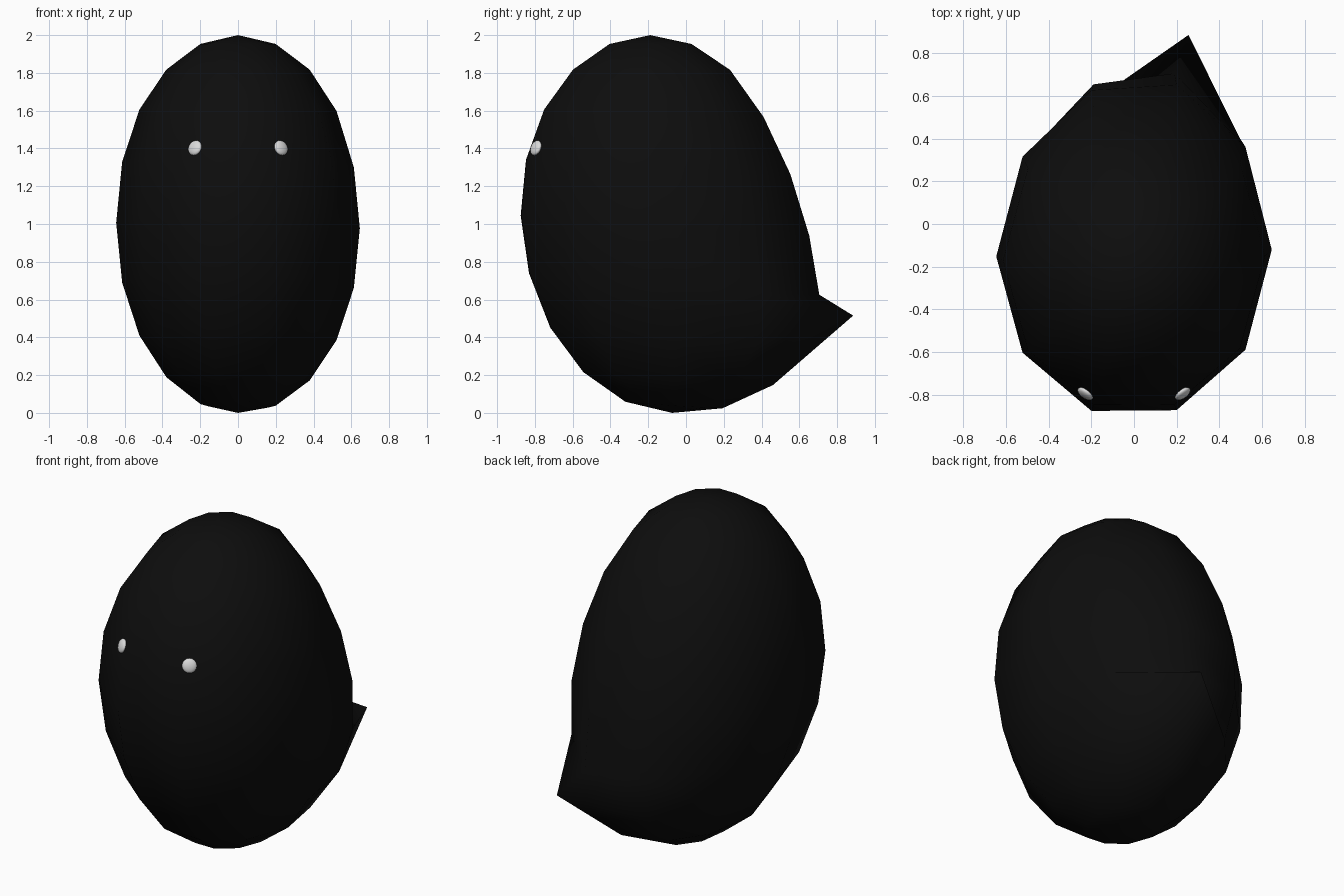
import bpy
import bmesh
import math
from mathutils import Matrix, Vector

cube = bpy.data.objects.get("Cube")
if cube:
    bpy.data.objects.remove(cube, do_unlink=True)


def material(name, value):
    mat = bpy.data.materials.new(name)
    mat.use_nodes = True
    color = (value, value, value, 1)
    mat.diffuse_color = color
    mat.node_tree.nodes["Principled BSDF"].inputs["Base Color"].default_value = color
    return mat


def add_object(name, bm, mat):
    for face in bm.faces:
        face.smooth = True
    mesh = bpy.data.meshes.new(name)
    bm.to_mesh(mesh)
    bm.free()
    mesh.materials.append(mat)
    obj = bpy.data.objects.new(name, mesh)
    bpy.context.collection.objects.link(obj)
    return obj


black = material("black", 0.004)
white = material("white", 0.7)

# Egg-shaped body: coarse sphere with a corner on the x axis
bm = bmesh.new()
bmesh.ops.create_uvsphere(bm, u_segments=10, v_segments=10, radius=1)
bmesh.ops.rotate(bm, verts=bm.verts, matrix=Matrix.Rotation(math.radians(18), 3, "Z"))
bmesh.ops.scale(bm, verts=bm.verts, vec=(0.645, 0.73, 0.955))
bmesh.ops.translate(bm, verts=bm.verts, vec=(0, -0.19, 1.045))

# Soft pull of the rump backwards and down, around the tail corner
root = Vector((0.16, 0.37, 0.484))
tail = min(bm.verts, key=lambda v: (v.co - root).length)
root = tail.co.copy()
for v in bm.verts:
    d = (v.co - root).length
    v.co.y += 0.34 * max(0, 1 - d / 1.7) ** 2
    v.co.z = max(0, v.co.z - 0.13 * max(0, 1 - (d / 1.35) ** 2))

# Pointed tail
tail.co = (0.255, 0.885, 0.515)
add_object("body", bm, black)

# Flattened bead eyes lying on the face
for name, side in (("left_eye", 1), ("right_eye", -1)):
    bm = bmesh.new()
    bmesh.ops.create_uvsphere(bm, u_segments=16, v_segments=10, radius=0.042)
    bmesh.ops.scale(bm, verts=bm.verts, vec=(1, 1, 0.42))
    eye = add_object(name, bm, white)
    eye.location = (0.228 * side, -0.795, 1.403)
    normal = Vector((0.55 * side, -0.77, 0.33))
    eye.rotation_euler = normal.to_track_quat("Z", "Y").to_euler()
